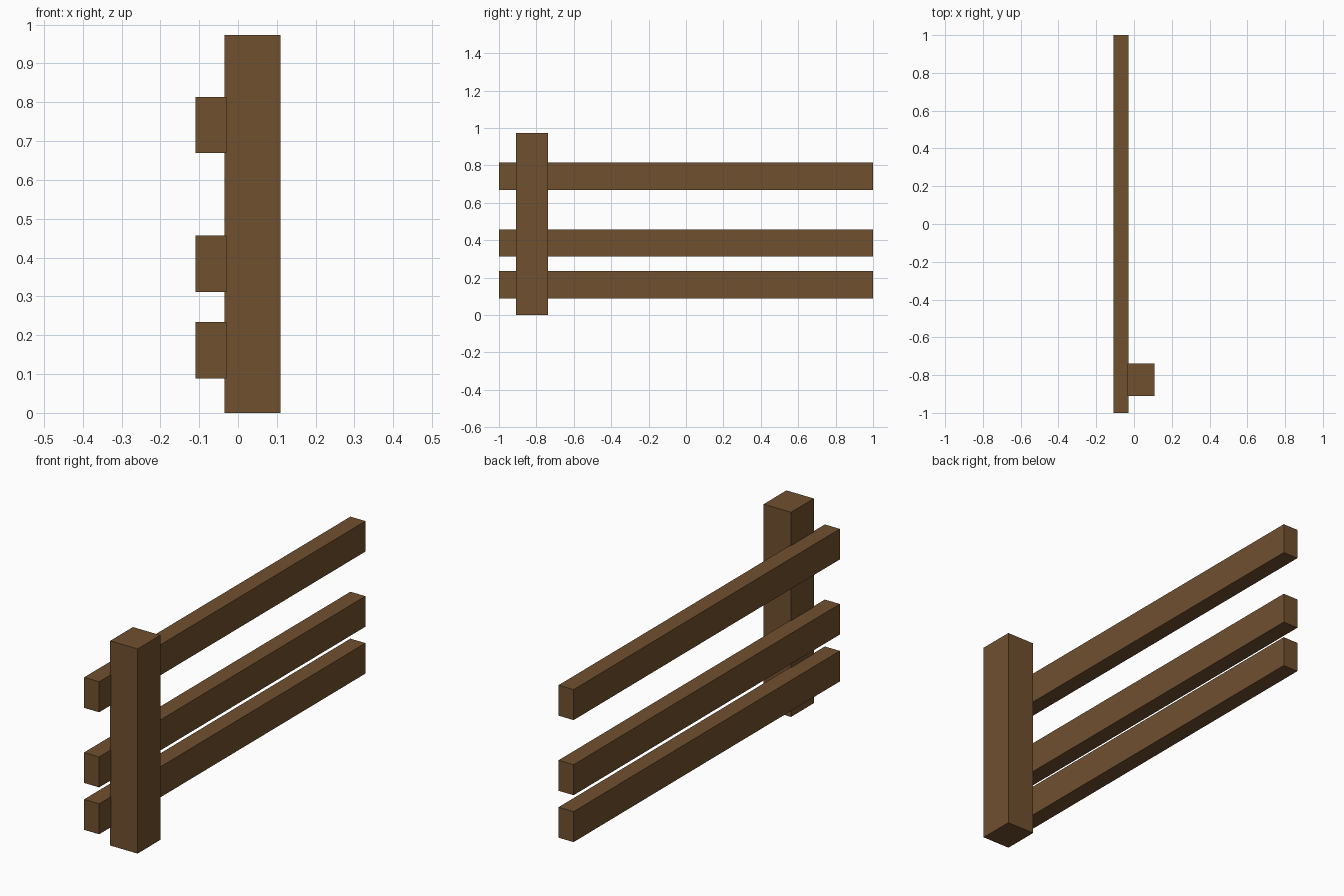
import bpy
import bmesh
from mathutils import Vector

old = bpy.data.objects.get("Cube")
if old:
    bpy.data.objects.remove(old, do_unlink=True)

# Single wood colour
wood = bpy.data.materials.new("brown_wood")
wood.use_nodes = True
colour = (0.16, 0.08, 0.028, 1.0)
wood.diffuse_color = colour
wood.node_tree.nodes["Principled BSDF"].inputs["Base Color"].default_value = colour


def beam(name, low, high):
    """Flat-sided box between two opposite corners."""
    low, high = Vector(low), Vector(high)
    bm = bmesh.new()
    bmesh.ops.create_cube(bm, size=1.0)
    bmesh.ops.scale(bm, vec=high - low, verts=bm.verts)
    mesh = bpy.data.meshes.new(name)
    bm.to_mesh(mesh)
    bm.free()
    mesh.materials.append(wood)
    obj = bpy.data.objects.new(name, mesh)
    obj.location = (low + high) / 2
    bpy.context.collection.objects.link(obj)
    return obj


# Upright post
beam("fence_post", (-0.035, -0.91, 0), (0.109, -0.739, 0.973))

# Three long rails, slightly sunk into the post
rail_height = 0.145
for name, bottom in (("lower_rail", 0.089), ("middle_rail", 0.312), ("upper_rail", 0.669)):
    beam(name, (-0.109, -1, bottom), (-0.03, 1, bottom + rail_height))
